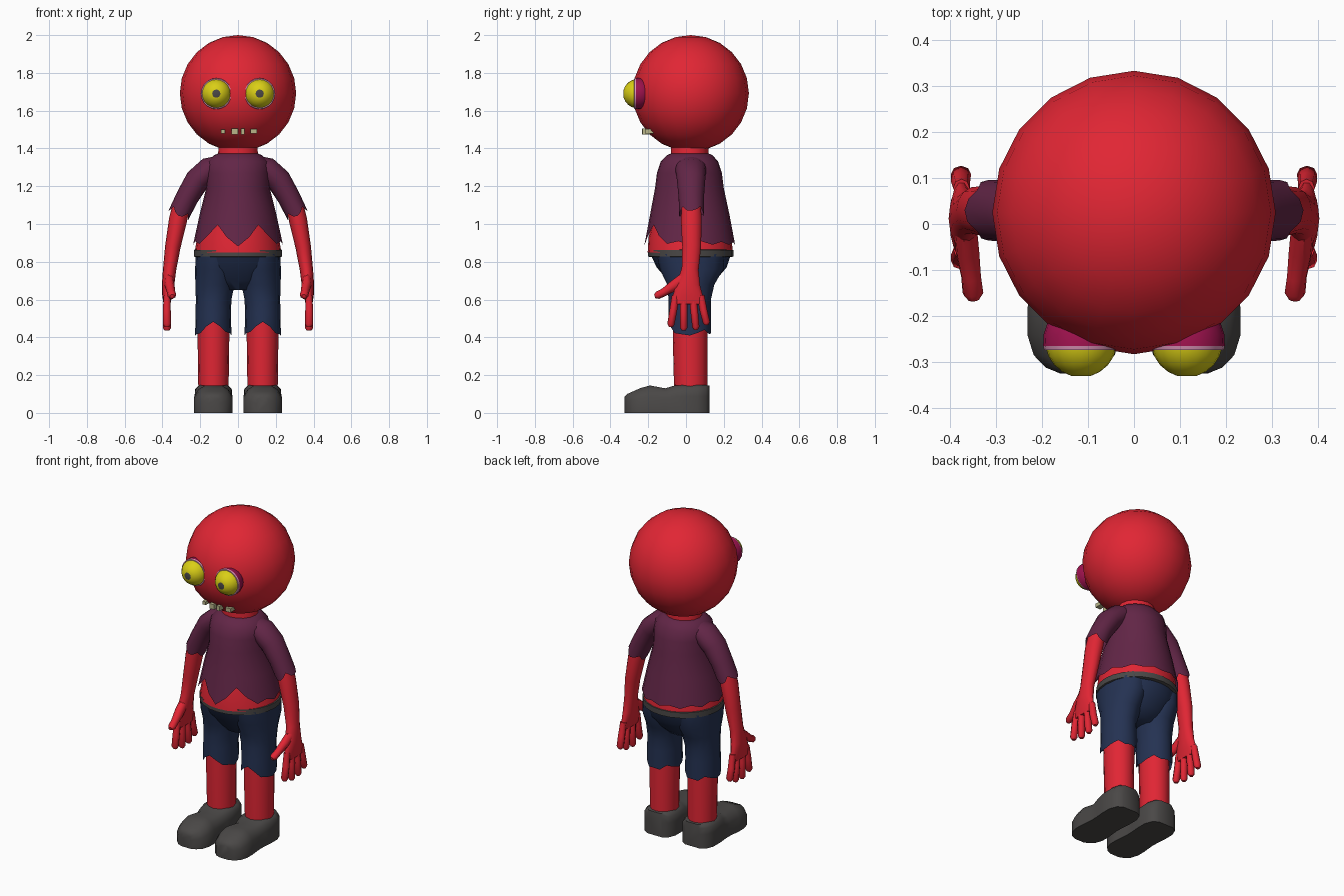
import bpy, bmesh, math
from mathutils import Vector


def material(name, r, g, b):
    m = bpy.data.materials.new(name)
    m.diffuse_color = (r, g, b, 1)
    return m


RED = material("red_skin", 0.75, 0.019, 0.034)
PLUM = material("plum_cloth", 0.122, 0.019, 0.062)
NAVY = material("navy_cloth", 0.018, 0.032, 0.085)
GREY = material("dark_grey", 0.068, 0.064, 0.062)
YELLOW = material("eye_yellow", 0.70, 0.62, 0.008)
MAGENTA = material("lid_magenta", 0.34, 0.006, 0.075)
PINK = material("rim_pink", 0.72, 0.30, 0.48)
TOOTH = material("tooth_beige", 0.48, 0.46, 0.25)


def finish(name, bm, mats, mirror=False, angle=50):
    bmesh.ops.recalc_face_normals(bm, faces=bm.faces)
    me = bpy.data.meshes.new(name)
    bm.to_mesh(me)
    bm.free()
    ob = bpy.data.objects.new(name, me)
    bpy.context.collection.objects.link(ob)
    for m in mats:
        me.materials.append(m)
    bpy.ops.object.select_all(action='DESELECT')
    ob.select_set(True)
    bpy.context.view_layer.objects.active = ob
    bpy.ops.object.shade_smooth_by_angle(angle=math.radians(angle))
    if mirror:
        mod = ob.modifiers.new("mirror", 'MIRROR')
        mod.use_mirror_merge = False
    return ob


def loft(name, rings, mats, caps=(True, True), mirror=False, rule=None, angle=50):
    """Skin a list of equal-length closed rings."""
    bm = bmesh.new()
    vs = [[bm.verts.new(p) for p in ring] for ring in rings]
    n = len(vs[0])
    for a, b in zip(vs, vs[1:]):
        for k in range(n):
            bm.faces.new((a[k], a[(k + 1) % n], b[(k + 1) % n], b[k]))
    if caps[0]:
        bm.faces.new(vs[0])
    if caps[1]:
        bm.faces.new(vs[-1])
    if rule:
        for f in bm.faces:
            f.material_index = rule(f.calc_center_median())
    return finish(name, bm, mats, mirror, angle)


def tube(name, pts, n, mat, caps=(True, True), mirror=False, flat=False, jag=None):
    """Tube through (x, y, z, rx, ry) points; jag pulls the last ring back for a torn hem."""
    centres = [Vector(p[:3]) for p in pts]
    rings = []
    for i, p in enumerate(pts):
        t = centres[min(i + 1, len(pts) - 1)] - centres[max(i - 1, 0)]
        t = Vector((0, 0, -1)) if flat else t.normalized()
        u = Vector((0, 1, 0)).cross(t).normalized() * -1
        v = t.cross(u) * -1
        if v.y < 0:
            v = -v
        rings.append([centres[i] + u * (p[3] * math.cos(2 * math.pi * k / n))
                      + v * (p[4] * math.sin(2 * math.pi * k / n)) for k in range(n)])
    if jag:
        rings[-1] = [q.lerp(prev, jag[k % len(jag)])
                     for k, (q, prev) in enumerate(zip(rings[-1], rings[-2]))]
    return loft(name, rings, [mat], caps, mirror)


# Head and neck
bm = bmesh.new()
bmesh.ops.create_uvsphere(bm, u_segments=20, v_segments=12, radius=0.308)
bmesh.ops.translate(bm, verts=bm.verts, vec=(0, 0.025, 1.692))
finish("head", bm, [RED])
tube("neck", [(0, 0.02, 1.43, 0.10, 0.10), (0, 0.02, 1.33, 0.11, 0.10)], 16, RED, flat=True)

# Eyes: ball with pupil cap, lid shell behind, thin rim
EX, EY, EZ = 0.115, -0.255, 1.69


def eye_ring(r, theta, n=20):
    rad, y = r * math.sin(theta), EY - r * math.cos(theta)
    return [(EX + rad * math.cos(2 * math.pi * k / n), y,
             EZ + rad * math.sin(2 * math.pi * k / n)) for k in range(n)]


loft("eyeball", [eye_ring(0.078, t) for t in (0.28, 0.55, 0.85, 1.15, 1.45, 1.8)],
     [YELLOW, GREY], mirror=True, rule=lambda c: 1 if c.y < EY - 0.0745 else 0)
loft("eyelid", [eye_ring(0.083, t) for t in (1.45, 1.75, 2.05, 2.35, 2.65, 2.95)],
     [MAGENTA], caps=(False, True), mirror=True)
loft("eyelid_rim", [eye_ring(0.077, 1.32), eye_ring(0.0825, 1.34), eye_ring(0.083, 1.45)],
     [PINK], caps=(False, False), mirror=True)

# Teeth
for i, (x, w, h) in enumerate([(-0.08, 0.022, 0.02), (-0.018, 0.034, 0.03),
                               (0.025, 0.02, 0.03), (0.083, 0.034, 0.024)]):
    bm = bmesh.new()
    bmesh.ops.create_cube(bm, size=1)
    bmesh.ops.scale(bm, verts=bm.verts, vec=(w, 0.045, h))
    y = 0.025 - math.sqrt(0.235 ** 2 - x * x)
    bmesh.ops.translate(bm, verts=bm.verts, vec=(x, y, 1.49))
    finish(f"tooth_{i + 1}", bm, [TOOTH])

# Shirt with torn hem (ring index 18 of 24 is the front centre)
hem = [0.0, 0.12, 0.0, 0.1, 0.0, 0.08, 0.0, 0.08, 0.0, 0.1, 0.0, 0.12,
       0.0, 0.12, 0.03, 0.3, 0.66, 0.25, -0.05, 0.25, 0.66, 0.3, 0.03, 0.12]
tube("shirt", [(0, 0.02, 1.375, 0.10, 0.095), (0, 0.02, 1.365, 0.125, 0.12),
               (0, 0.018, 1.33, 0.165, 0.152), (0, 0.018, 1.27, 0.172, 0.172),
               (0, 0.018, 1.19, 0.168, 0.182), (0, 0.02, 1.05, 0.203, 0.21),
               (0, 0.02, 0.89, 0.238, 0.24)], 24, PLUM, caps=(True, False), flat=True, jag=hem)
tube("sleeve", [(0.09, 0.025, 1.315, 0.05, 0.075), (0.15, 0.025, 1.29, 0.066, 0.082),
                (0.215, 0.027, 1.232, 0.066, 0.075), (0.27, 0.028, 1.14, 0.06, 0.067),
                (0.316, 0.03, 1.045, 0.058, 0.066)], 16, PLUM,
     caps=(True, False), mirror=True, jag=[0.0, 0.1, 0.3, 0.05])

# Belly and belt
tube("belly", [(0, 0.022, 1.03, 0.19, 0.195), (0, 0.022, 0.93, 0.216, 0.22),
               (0, 0.022, 0.85, 0.23, 0.225)], 24, RED, flat=True)
tube("belt", [(0, 0.025, 0.866, 0.222, 0.212), (0, 0.025, 0.862, 0.234, 0.226),
              (0, 0.025, 0.828, 0.234, 0.226), (0, 0.025, 0.824, 0.222, 0.212)],
     24, GREY, flat=True)

# Trousers: hips plus torn legs
tube("hips", [(0, 0.025, 0.84, 0.225, 0.213), (0, 0.03, 0.77, 0.215, 0.185),
              (0, 0.03, 0.70, 0.17, 0.125), (0, 0.025, 0.65, 0.09, 0.08)],
     24, NAVY, flat=True)
tube("trouser_leg", [(0.116, 0.025, 0.84, 0.108, 0.18), (0.117, 0.03, 0.76, 0.110, 0.168),
                     (0.122, 0.025, 0.68, 0.104, 0.125), (0.129, 0.02, 0.60, 0.094, 0.112),
                     (0.131, 0.02, 0.53, 0.094, 0.112), (0.131, 0.02, 0.41, 0.096, 0.112)],
     16, NAVY, caps=(True, False), mirror=True, flat=True,
     jag=[0.0, 0.12, 0.25, 0.05, 0.1, 0.05, 0.25, 0.12,
          0.0, 0.1, 0.15, 0.4, 0.6, 0.4, 0.1, 0.05])

# Shins
tube("shin", [(0.13, 0.022, 0.56, 0.082, 0.092), (0.13, 0.022, 0.40, 0.084, 0.092),
              (0.13, 0.025, 0.12, 0.08, 0.088)], 16, RED, mirror=True, flat=True)

# Shoes: sections from heel to toe as (y, half width, height, top width ratio)
rings = []
for y, w, h, t in [(0.125, 0.05, 0.145, 0.95), (0.105, 0.082, 0.147, 0.95),
                   (0.06, 0.1, 0.148, 0.93), (-0.01, 0.1, 0.147, 0.9),
                   (-0.06, 0.095, 0.145, 0.75), (-0.11, 0.094, 0.13, 0.6),
                   (-0.19, 0.102, 0.145, 0.55), (-0.24, 0.102, 0.132, 0.55),
                   (-0.285, 0.088, 0.112, 0.6), (-0.312, 0.062, 0.1, 0.6),
                   (-0.325, 0.03, 0.085, 0.7)]:
    half = [(w, 0), (w, 0.6 * h), (w * (1 + t) / 2, 0.86 * h), (w * t * 0.8, h)]
    rings.append([(0.13 + x, y, z) for x, z in half]
                 + [(0.13 - x, y, z) for x, z in reversed(half)])
loft("shoe", rings, [GREY], mirror=True)

# Arms flowing into flat palms
tube("arm", [(0.30, 0.028, 1.10, 0.046, 0.052), (0.318, 0.028, 1.02, 0.048, 0.056),
             (0.345, 0.03, 0.88, 0.041, 0.051), (0.362, 0.022, 0.76, 0.035, 0.046),
             (0.370, 0.012, 0.68, 0.033, 0.064), (0.375, 0.01, 0.62, 0.026, 0.082),
             (0.376, 0.01, 0.575, 0.018, 0.086)], 14, RED, mirror=True)

# Fingers and thumb
for name, y0, y1, z1 in [("index_finger", -0.055, -0.08, 0.455), ("middle_finger", -0.012, -0.012, 0.435),
                         ("ring_finger", 0.035, 0.052, 0.44), ("little_finger", 0.078, 0.108, 0.465)]:
    tube(name, [(0.375, y0, 0.62, 0.018, 0.02), (0.377, (y0 + y1) / 2, 0.54, 0.021, 0.02),
                (0.376, y1, z1 + 0.015, 0.022, 0.019), (0.376, y1, z1, 0.012, 0.01)],
         8, RED, mirror=True)
tube("thumb", [(0.368, 0.0, 0.72, 0.026, 0.03), (0.362, -0.06, 0.675, 0.026, 0.03),
               (0.354, -0.115, 0.64, 0.022, 0.022), (0.35, -0.15, 0.622, 0.023, 0.021),
               (0.349, -0.165, 0.617, 0.012, 0.011)], 8, RED, mirror=True)
